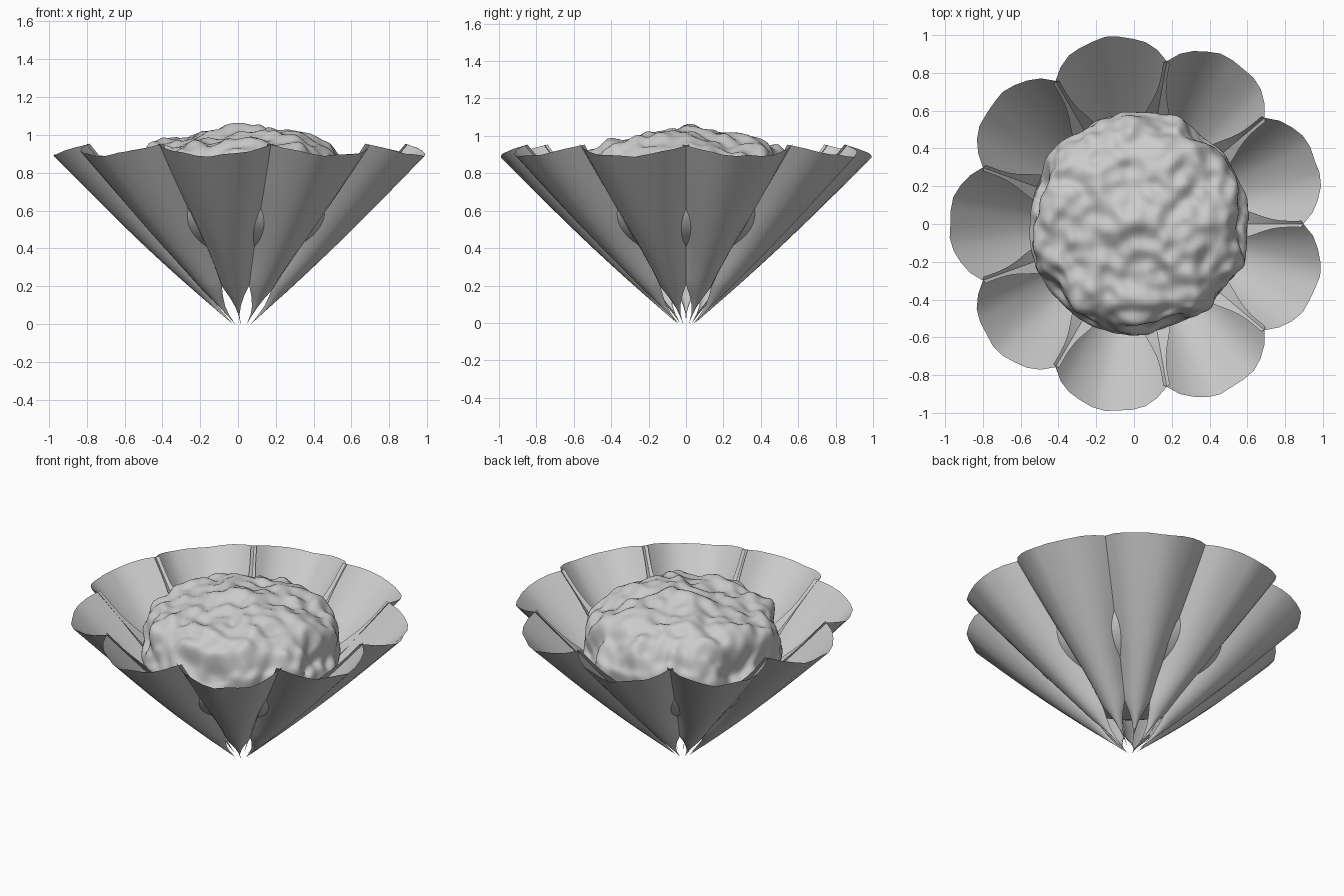
import bpy, bmesh, math
from mathutils import Vector, noise

if "Cube" in bpy.data.objects:
    bpy.data.objects.remove(bpy.data.objects["Cube"])

PETALS = 9
STEP = 2 * math.pi / PETALS
AXIS_X = 0.022                                # flower axis
DEPTH = [(0, 0), (0.1, 0.02), (0.2, 0.055), (0.3, 0.088), (0.4, 0.11),
         (0.6, 0.13), (0.8, 0.148), (1, 0.165)]   # cup depth from tip to rim

grey = bpy.data.materials.new("warm grey")
grey.diffuse_color = (0.6, 0.6, 0.6, 1)
grey.use_nodes = True
grey.node_tree.nodes["Principled BSDF"].inputs["Base Color"].default_value = grey.diffuse_color


def finish(bm, name, angle):
    """Turn a bmesh into a shaded object."""
    mesh = bpy.data.meshes.new(name)
    bm.to_mesh(mesh)
    bm.free()
    obj = bpy.data.objects.new(name, mesh)
    obj.location.x = AXIS_X
    bpy.context.collection.objects.link(obj)
    mesh.materials.append(grey)
    bpy.context.view_layer.objects.active = obj
    obj.select_set(True)
    bpy.ops.object.shade_smooth_by_angle(angle=math.radians(angle))
    obj.select_set(False)
    return obj


def cup_depth(t):
    for (t0, d0), (t1, d1) in zip(DEPTH, DEPTH[1:]):
        if t <= t1:
            return d0 + (d1 - d0) * (t - t0) / (t1 - t0)
    return DEPTH[-1][1]


def petal_point(t, s, seed):
    """Point on a petal: t runs from tip to rim, s across from edge to edge."""
    along = Vector((0.73, 0, 0.68))
    inward = Vector((-0.68, 0, 0.73))
    a = min(abs(s), 1)
    p = Vector((0.05 + 0.95 * t, 0, 0.89 * t - 0.025 * math.sin(math.pi * t)))
    p += inward * cup_depth(t) * a ** 2       # cupped cross-section
    p -= along * 0.09 * t ** 4 * a ** 2.4     # rounded rim
    p += inward * 0.010 * t ** 3 * math.cos(s * 9 + seed) * (1 - a)
    width = p.x * math.tan(STEP / 2) * max(0.05, min(1, (t - 0.05) / 0.15))
    p.y = s * width
    if abs(s) > 1:                            # margin folded back over the petal
        k = (abs(s) - 1) / 0.2
        swell = math.exp(-((t - 0.60) / 0.15) ** 2)
        p.y = math.copysign(width - k * (0.02 * t + 0.07 * swell), s)
        p += inward * k * 0.006 * t
    return p


# Ring of cupped petals
ACROSS = [-1.2, -1.1, -1, -0.8, -0.6, -0.4, -0.2, 0,
          0.2, 0.4, 0.6, 0.8, 1, 1.1, 1.2]
ROWS = 20
for k in range(PETALS):
    bm = bmesh.new()
    ang = STEP / 2 + k * STEP
    c, n = math.cos(ang), math.sin(ang)
    grid = []
    for i in range(ROWS + 1):
        row = []
        for s in ACROSS:
            p = petal_point(i / ROWS, s, k * 1.7)
            row.append(bm.verts.new((p.x * c - p.y * n, p.x * n + p.y * c, p.z)))
        grid.append(row)
    for i in range(ROWS):
        for j in range(len(ACROSS) - 1):
            bm.faces.new((grid[i][j], grid[i + 1][j], grid[i + 1][j + 1], grid[i][j + 1]))
    finish(bm, f"petal_{k + 1}", 50)

# Lumpy seed head: nearly flat dome with a rounded rim, bowl-shaped underside
# that swells out through the grooves between the petals
bm = bmesh.new()
bmesh.ops.create_icosphere(bm, subdivisions=6, radius=1)
for v in bm.verts:
    d = v.co.normalized()
    u = math.hypot(d.x, d.y)
    if d.z > 0:
        z = 1.03 - 0.11 * u ** 1.5 - 0.26 * u ** 12
    else:
        z = 0.66 + 0.33 * d.z
    upper = max(0, min(1, (z - 0.60) / 0.14))
    flat = Vector((d.x, d.y, 0)).normalized() if u > 1e-6 else Vector((0, 0, 0))
    p = flat * (0.575 + 0.015 * upper) * u + Vector((0, 0, z))
    big, fine = noise.noise(p * 4.5), noise.noise(p * 12)
    lift = (0.045 * big + 0.035 * fine) if d.z > 0 else 0
    v.co = p + (flat * u ** 6 * (0.10 * big + 0.03 * fine) + Vector((0, 0, lift))) * upper
finish(bm, "seed_head", 40)
